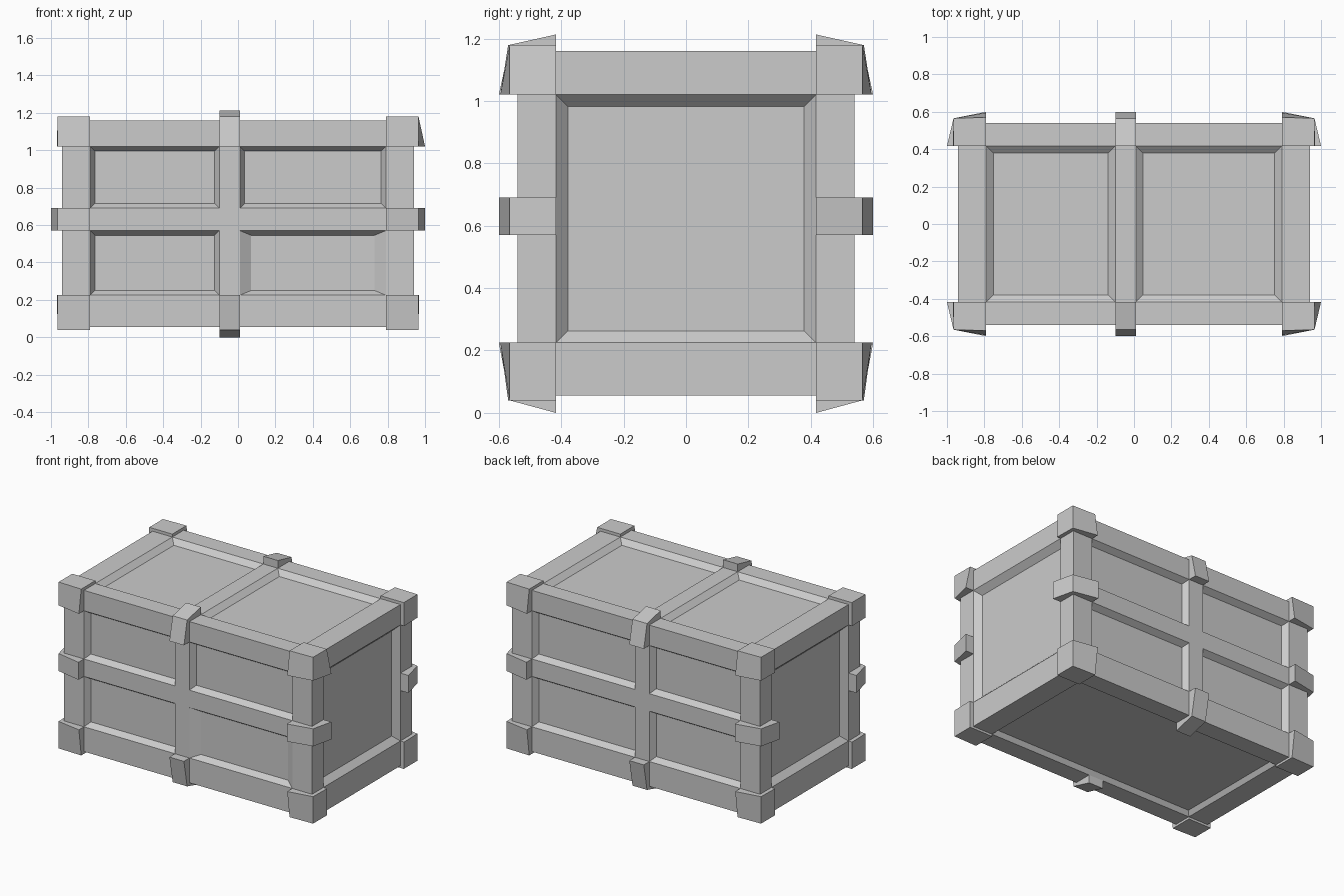
import bpy, bmesh

if "Cube" in bpy.data.objects:
    bpy.data.objects.remove(bpy.data.objects["Cube"])

X0, X1 = -0.10, 0.01          # centre strap
XI, YI = 0.79, 0.417          # inner edges of the corner posts
ZB, ZT = 0.225, 1.02          # rail edges
M0, M1 = 0.57, 0.69           # middle strap


def finish(bm, name):
    bmesh.ops.recalc_face_normals(bm, faces=bm.faces)
    mesh = bpy.data.meshes.new(name)
    bm.to_mesh(mesh)
    bm.free()
    bpy.context.collection.objects.link(bpy.data.objects.new(name, mesh))


def loft(name, bottom, top):
    """Solid between two point loops with equal counts."""
    bm = bmesh.new()
    a = [bm.verts.new(p) for p in bottom]
    b = [bm.verts.new(p) for p in top]
    n = len(a)
    bm.faces.new(a)
    bm.faces.new(b)
    for i in range(n):
        j = (i + 1) % n
        bm.faces.new((a[i], a[j], b[j], b[i]))
    finish(bm, name)


# Crate body: cut a box along the strap lines, then recess the panels
bm = bmesh.new()
bmesh.ops.create_cube(bm, size=1)
for v in bm.verts:
    v.co = (v.co.x * 1.88, v.co.y * 1.08, 0.6075 + v.co.z * 1.105)
cuts = [(0, (-XI, X0, X1, XI)), (1, (-YI, YI)), (2, (ZB, M0, M1, ZT))]
for axis, values in cuts:
    for val in values:
        co, no = [0, 0, 0], [0, 0, 0]
        co[axis], no[axis] = val, 1
        bmesh.ops.bisect_plane(bm, geom=bm.verts[:] + bm.edges[:] + bm.faces[:],
                               plane_co=co, plane_no=no)


def is_panel(f):
    c, n = f.calc_center_median(), f.normal
    in_x, in_y, in_z = abs(c.x) < XI, abs(c.y) < YI, ZB < c.z < ZT
    off_x = not X0 < c.x < X1
    if abs(n.x) > 0.5:
        return in_y and in_z
    if abs(n.y) > 0.5:
        return in_x and in_z and off_x and not M0 < c.z < M1
    return in_x and in_y and (off_x or n.z < 0)


bm.normal_update()
panels = [f for f in bm.faces if is_panel(f)]
groups = [  # panel faces, wall width, recess depth
    ([f for f in panels if abs(f.normal.y) > 0.5], 0.025, 0.04),
    ([f for f in panels if abs(f.normal.x) > 0.5], 0.038, 0.04),
    ([f for f in panels if f.normal.z > 0.5], 0.038, 0.032),
    ([f for f in panels if f.normal.z < -0.5], 0.02, 0.03),
]
for faces, width, depth in groups:
    bmesh.ops.inset_region(bm, faces=faces, thickness=width, depth=-depth,
                           use_even_offset=True, use_boundary=True)
# The lower right front panel has wider side walls
for v in bm.verts:
    if abs(v.co.y + 0.50) < 0.01 and X1 < v.co.x < XI and ZB < v.co.z < M0:
        v.co.x += 0.035 if v.co.x < 0.4 else -0.035
bmesh.ops.dissolve_limit(bm, angle_limit=0.01, verts=bm.verts[:], edges=bm.edges[:])
finish(bm, "crate_body")

# Corner caps, the long side flaring towards the inner end
for sx in (-1, 1):
    for sy in (-1, 1):
        for label, z_out, z_in in (("top", 1.18, ZT), ("bottom", 0.04, ZB)):
            flare = 1.0 if (sx, sy, label) == (1, -1, "top") else 0.968

            def ring(x_inner, y_inner, z):
                pts = [(XI, YI), (x_inner, YI), (0.965, 0.565), (XI, y_inner)]
                return [(sx * x, sy * y, z) for x, y in pts]

            loft(f"corner_cap_{label}", ring(0.965, 0.57, z_out), ring(flare, 0.595, z_in))

        # Clips round the vertical posts
        clip = [(XI, YI), (1.0, YI), (0.965, 0.565), (XI, 0.6)]
        loft("post_clip", [(sx * x, sy * y, M0) for x, y in clip],
             [(sx * x, sy * y, M1) for x, y in clip])

# Clips where the centre strap crosses the long edges
for sy in (-1, 1):
    for label, prof in (("top", [(YI, ZT), (YI, 1.213), (0.565, 1.18), (0.6, ZT)]),
                        ("bottom", [(YI, ZB), (YI, 0.0), (0.565, 0.04), (0.6, ZB)])):
        loft(f"strap_clip_{label}", [(X0, sy * y, z) for y, z in prof],
             [(X1, sy * y, z) for y, z in prof])
